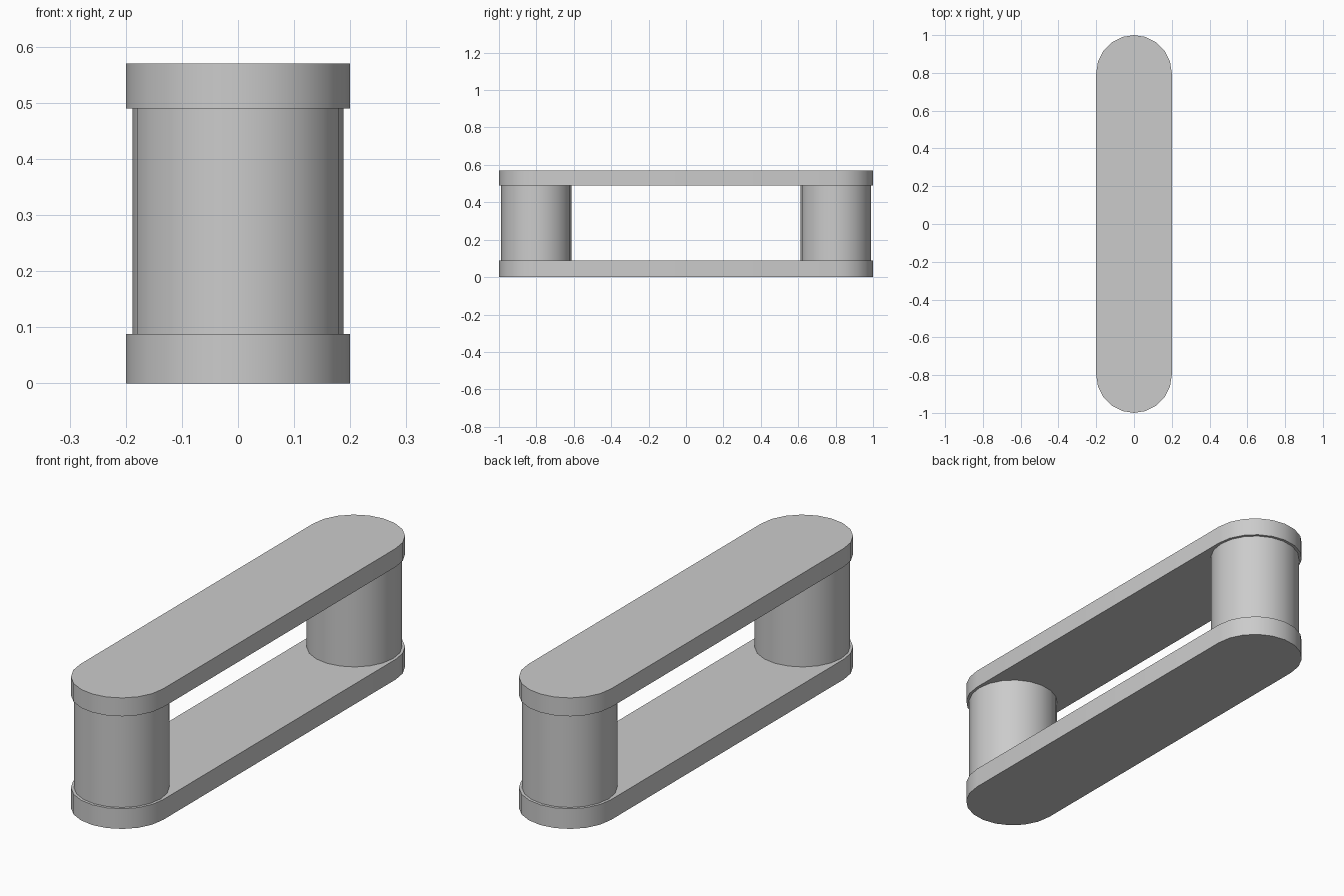
import bpy
import bmesh
from math import cos, sin, pi, radians

cube = bpy.data.objects.get("Cube")
if cube:
    bpy.data.objects.remove(cube, do_unlink=True)

# Single neutral colour
GREY = (0.6, 0.6, 0.6, 1.0)
grey = bpy.data.materials.new("plain grey")
grey.use_nodes = True
grey.diffuse_color = GREY
grey.node_tree.nodes["Principled BSDF"].inputs["Base Color"].default_value = GREY

SEGMENTS = 20          # sides of a full circle
POST_Y = 0.8           # distance of post axes and cap centres from the middle


def arc(radius, centre_y, start, steps):
    """Points on an arc around (0, centre_y)."""
    angles = [start + 2 * pi * i / SEGMENTS for i in range(steps)]
    return [(radius * cos(a), centre_y + radius * sin(a)) for a in angles]


def extrude_outline(name, outline, bottom, top):
    """Solid prism from a closed outline, smooth around its curved sides."""
    bm = bmesh.new()
    base = bm.faces.new([bm.verts.new((x, y, bottom)) for x, y in outline])
    result = bmesh.ops.extrude_face_region(bm, geom=[base], use_keep_orig=True)
    raised = [v for v in result["geom"] if isinstance(v, bmesh.types.BMVert)]
    bmesh.ops.translate(bm, verts=raised, vec=(0, 0, top - bottom))
    bmesh.ops.recalc_face_normals(bm, faces=bm.faces)
    mesh = bpy.data.meshes.new(name)
    bm.to_mesh(mesh)
    bm.free()
    mesh.materials.append(grey)
    obj = bpy.data.objects.new(name, mesh)
    bpy.context.collection.objects.link(obj)
    bpy.ops.object.select_all(action='DESELECT')
    obj.select_set(True)
    bpy.context.view_layer.objects.active = obj
    bpy.ops.object.shade_smooth_by_angle(angle=radians(30))


# Round-ended plates
half = SEGMENTS // 2 + 1
stadium = arc(0.2, POST_Y, 0, half) + arc(0.2, -POST_Y, pi, half)
extrude_outline("bottom_plate", stadium, 0.0, 0.088)
extrude_outline("top_plate", stadium, 0.49, 0.57)

# Round posts between the plates
for name, y in (("front_post", -POST_Y), ("back_post", POST_Y)):
    extrude_outline(name, arc(0.188, y, 0, SEGMENTS), 0.088, 0.49)
